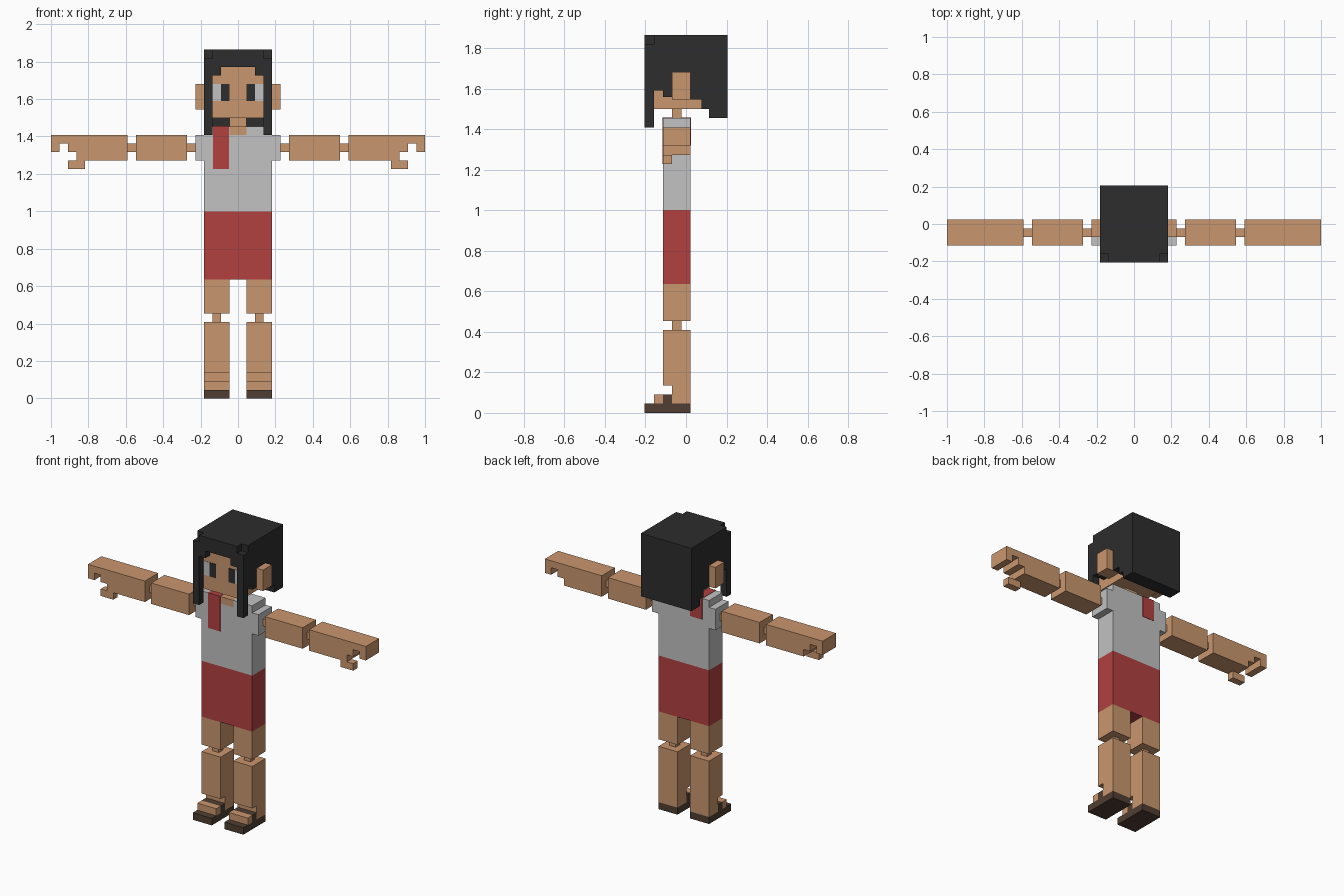
import bpy, bmesh

if "Cube" in bpy.data.objects:
    bpy.data.objects.remove(bpy.data.objects["Cube"])

U = 1 / 22  # one block; x is centred, depth counts 0..9 from the front, z counts up


def lin(c):
    c /= 255
    return c / 12.92 if c <= 0.04045 else ((c + 0.055) / 1.055) ** 2.4


def material(name, r, g, b):
    m = bpy.data.materials.new(name)
    m.diffuse_color = (lin(r), lin(g), lin(b), 1)
    m.use_nodes = True
    m.node_tree.nodes["Principled BSDF"].inputs["Base Color"].default_value = m.diffuse_color
    return m


SKIN = material("tan_skin", 202, 151, 110)
HAIR = material("black_hair", 45, 45, 45)
GREY = material("light_grey", 194, 194, 194)
RED = material("red_cloth", 178, 64, 64)
BROWN = material("dark_brown", 80, 62, 50)


def part(name, mat, boxes, side=1):
    """Join boxes (x0, x1, depth0, depth1, z0, z1); side=-1 mirrors in x."""
    bm = bmesh.new()
    for x0, x1, d0, d1, z0, z1 in boxes:
        x0, x1 = sorted((x0 * side, x1 * side))
        for v in bmesh.ops.create_cube(bm, size=1)["verts"]:
            v.co = ((x1 if v.co.x > 0 else x0) * U,
                    ((d1 if v.co.y > 0 else d0) - 4.5) * U,
                    (z1 if v.co.z > 0 else z0) * U)
    mesh = bpy.data.meshes.new(name)
    bm.to_mesh(mesh)
    bm.free()
    mesh.materials.append(mat)
    ob = bpy.data.objects.new(name, mesh)
    bpy.context.collection.objects.link(ob)
    return ob


for side, tag in ((1, "left"), (-1, "right")):
    def pair(name, mat, *boxes):
        part(f"{tag}_{name}", mat, boxes, side)

    # Legs and sandals
    pair("sandal", BROWN, (1, 4, 0, 5, 0, 1), (1, 4, 2, 3, 1, 2))
    pair("toes", SKIN, (1, 4, 1, 2, 1, 2))
    pair("shin", SKIN, (1, 4, 3, 5, 1, 3), (1, 4, 2, 5, 3, 9))
    pair("knee", SKIN, (2, 3, 3, 4, 9, 10))
    pair("thigh", SKIN, (1, 4, 2, 5, 10, 14))

    # Arms and hands
    pair("sleeve", GREY, (4, 5, 2, 5, 28, 31))
    pair("shoulder_joint", SKIN, (5, 6, 3, 4, 29, 30))
    pair("upper_arm", SKIN, (6, 12, 2, 5, 28, 31))
    pair("elbow", SKIN, (12, 13, 3, 4, 29, 30))
    pair("forearm", SKIN, (13, 19, 2, 5, 28, 31))
    pair("fingers", SKIN, (19, 22, 2, 5, 30, 31), (19, 20, 2, 5, 29, 30),
         (21, 22, 2, 5, 29, 30))
    pair("thumb", SKIN, (18, 20, 2, 3, 27, 28))

    # Ears and eyes
    pair("ear", SKIN, (3, 5, 3, 5, 34, 37))
    pair("eye_white", GREY, (2, 3, 0.95, 1.05, 35, 37))
    pair("pupil", HAIR, (1, 2, 0.95, 1.05, 35, 37))

    # Hair beside the face, stepped around the ear
    pair("front_lock", HAIR, (3, 4, 0, 1, 31, 40))
    pair("side_hair", HAIR, (3, 4, 1, 2, 35, 39), (3, 4, 2, 5, 34.3, 39),
         (3, 4, 5, 6.2, 34, 39), (3, 4, 6.2, 7, 33, 39))

# Skirt and shirt, the collar open at the front
part("skirt", RED, [(-4, 4, 2, 5, 14, 22)])
part("shirt", GREY, [(-4, 4, 2, 5, 22, 31), (-4, -1, 2, 5, 31, 32),
                     (1, 4, 2, 5, 31, 32), (-1, 1, 4, 5, 31, 32)])
part("collar_skin", SKIN, [(-1, 1, 2, 4, 31, 32)])

# Scarf hanging over one shoulder
part("scarf", RED, [(-2.95, -1.05, 1.95, 2, 27, 32), (-2.95, -1.05, 5, 5.05, 29, 32),
                    (-2.95, -1.05, 1.95, 5.05, 32, 32.05)])

# Head
part("neck", SKIN, [(-1, 1, 3, 4, 32, 33)])
part("head", SKIN, [(-3, 3, 1, 7, 33, 39)])

# Hair on top, behind and across the forehead
part("back_hair", HAIR, [(-4, 4, 7, 9, 32, 39)])
part("top_hair", HAIR, [(-4, 4, 1, 9, 39, 41)])
part("fringe", HAIR, [(-3, 3, 0, 1, 39, 41), (-3, -2, 0, 1, 38, 39), (2, 3, 0, 1, 38, 39)])
